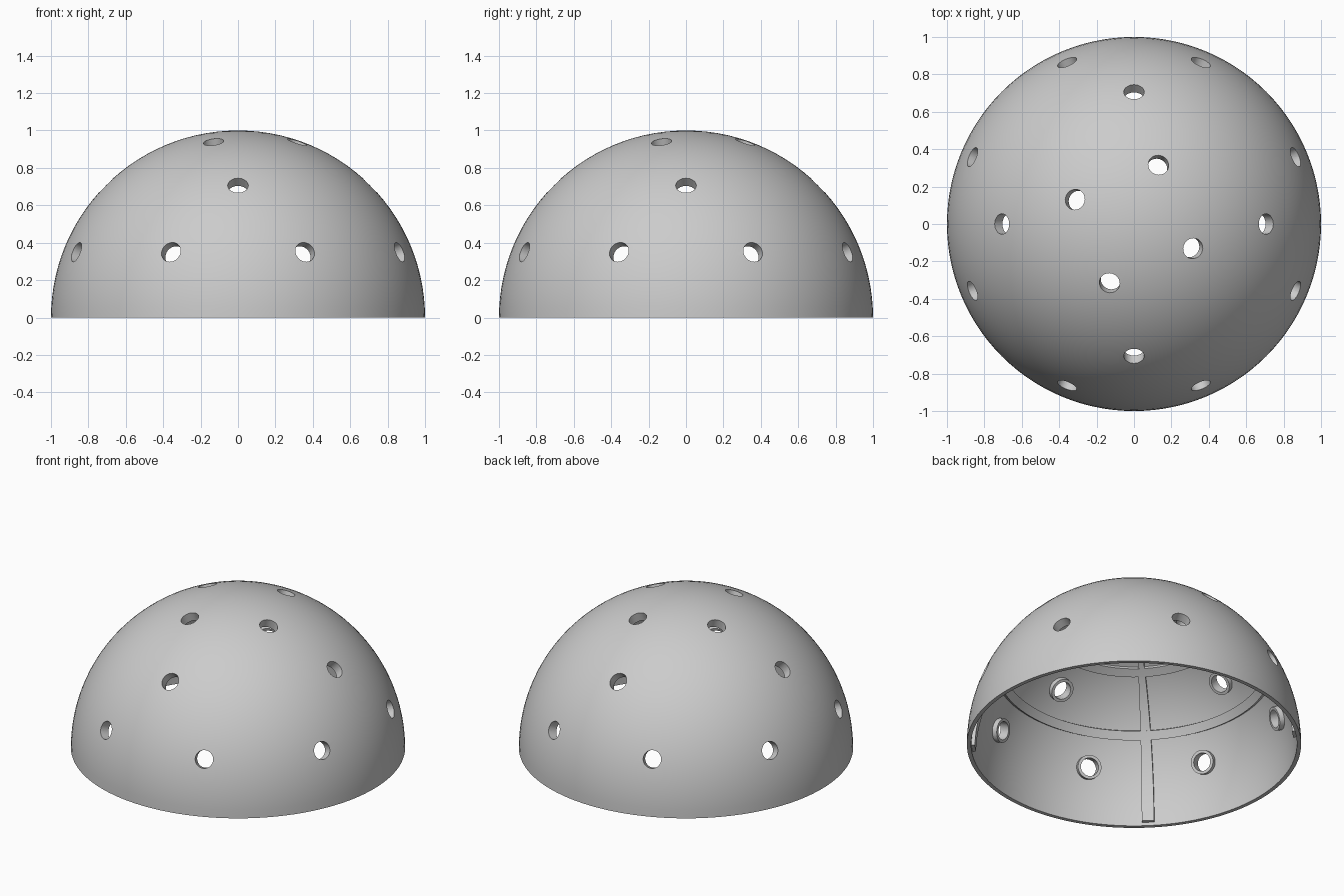
import bpy
import bmesh
from math import radians, sin, cos, pi
from mathutils import Matrix

cube = bpy.data.objects.get("Cube")
if cube:
    bpy.data.objects.remove(cube, do_unlink=True)

OUTER, INNER = 1.0, 0.975
RIB_INNER = 0.953
HOLE_R, TUBE_R, TUBE_END = 0.055, 0.073, 0.94

grey = bpy.data.materials.new("light_grey")
grey.use_nodes = True
colour = (0.6, 0.6, 0.6, 1)
grey.diffuse_color = colour
grey.node_tree.nodes["Principled BSDF"].inputs["Base Color"].default_value = colour


def finish(bm, name):
    bmesh.ops.recalc_face_normals(bm, faces=bm.faces)
    mesh = bpy.data.meshes.new(name)
    bm.to_mesh(mesh)
    bm.free()
    mesh.materials.append(grey)
    ob = bpy.data.objects.new(name, mesh)
    bpy.context.collection.objects.link(ob)
    return ob


def smooth(ob):
    bpy.ops.object.select_all(action="DESELECT")
    ob.select_set(True)
    bpy.context.view_layer.objects.active = ob
    bpy.ops.object.shade_smooth_by_angle(angle=radians(35))


def arc(radius, low, high, steps):
    """Points of a meridian between two latitudes."""
    lats = [radians(low + (high - low) * i / steps) for i in range(steps + 1)]
    return [(radius * cos(a), radius * sin(a)) for a in lats]


def lathe(name, profile, steps, closed=True, sweep=360, start=0, matrix=None):
    """Sweep an (r, z) profile round the z axis, capping partial sweeps."""
    bm = bmesh.new()
    verts = [bm.verts.new((r, 0, z)) for r, z in profile]
    pairs = list(zip(verts, verts[1:]))
    if closed:
        pairs.append((verts[-1], verts[0]))
    edges = [bm.edges.new(p) for p in pairs]
    bmesh.ops.rotate(bm, verts=verts, cent=(0, 0, 0),
                     matrix=Matrix.Rotation(radians(start), 3, "Z"))
    bmesh.ops.spin(bm, geom=verts + edges, cent=(0, 0, 0), axis=(0, 0, 1),
                   angle=radians(sweep), steps=steps)
    bmesh.ops.remove_doubles(bm, verts=bm.verts, dist=0.0001)
    if sweep < 360:
        bmesh.ops.holes_fill(bm, edges=[e for e in bm.edges if e.is_boundary], sides=0)
    if matrix:
        bm.transform(matrix)
    return finish(bm, name)


# Hole directions: (latitude, first azimuth, count)
rows = [(20.5, 22.5, 8), (45, 0, 4), (70, 67.5, 4)]
turns = []
for lat, first, count in rows:
    for i in range(count):
        azimuth = radians(first + 360 * i / count)
        turns.append(Matrix.Rotation(azimuth, 4, "Z")
                     @ Matrix.Rotation(pi / 2 - radians(lat), 4, "Y"))

# Dome shell
dome = lathe("dome_shell", arc(INNER, 90, 0, 28) + arc(OUTER, 0, 90, 28), 112, closed=False)

# Round holes through the shell
bm = bmesh.new()
for turn in turns:
    bmesh.ops.create_cone(bm, cap_ends=True, segments=32, radius1=HOLE_R, radius2=HOLE_R,
                          depth=0.3, matrix=turn @ Matrix.Translation((0, 0, 1)))
cutter = finish(bm, "hole_cutter")
cutter.hide_render = True
cut = dome.modifiers.new("holes", "BOOLEAN")
cut.operation = "DIFFERENCE"
cut.solver = "EXACT"
cut.object = cutter
bpy.context.view_layer.objects.active = dome
bpy.ops.object.modifier_apply(modifier=cut.name)
bpy.data.objects.remove(cutter, do_unlink=True)
smooth(dome)

# Short collars behind the holes
collar = [(HOLE_R, TUBE_END), (TUBE_R, TUBE_END), (TUBE_R, 0.974), (HOLE_R, 0.974)]
for i, turn in enumerate(turns):
    smooth(lathe(f"hole_collar_{i + 1}", collar, 32, matrix=turn))

# Horizontal stiffening rings on the inside
BURIED = 0.98
for name, low, high in (("lower_ring", 31.4, 34.8), ("upper_ring", 55, 58.4)):
    smooth(lathe(name, arc(RIB_INNER - 0.003, low, high, 2) + arc(BURIED, high, low, 2), 112))

# Tapering vertical ribs on the diagonals
for i in range(4):
    profile = arc(RIB_INNER, 1.3, 88, 28) + arc(BURIED, 88, 1.3, 28)
    smooth(lathe(f"vertical_rib_{i + 1}", profile, 2, sweep=4.4, start=45 + 90 * i - 2.2))
